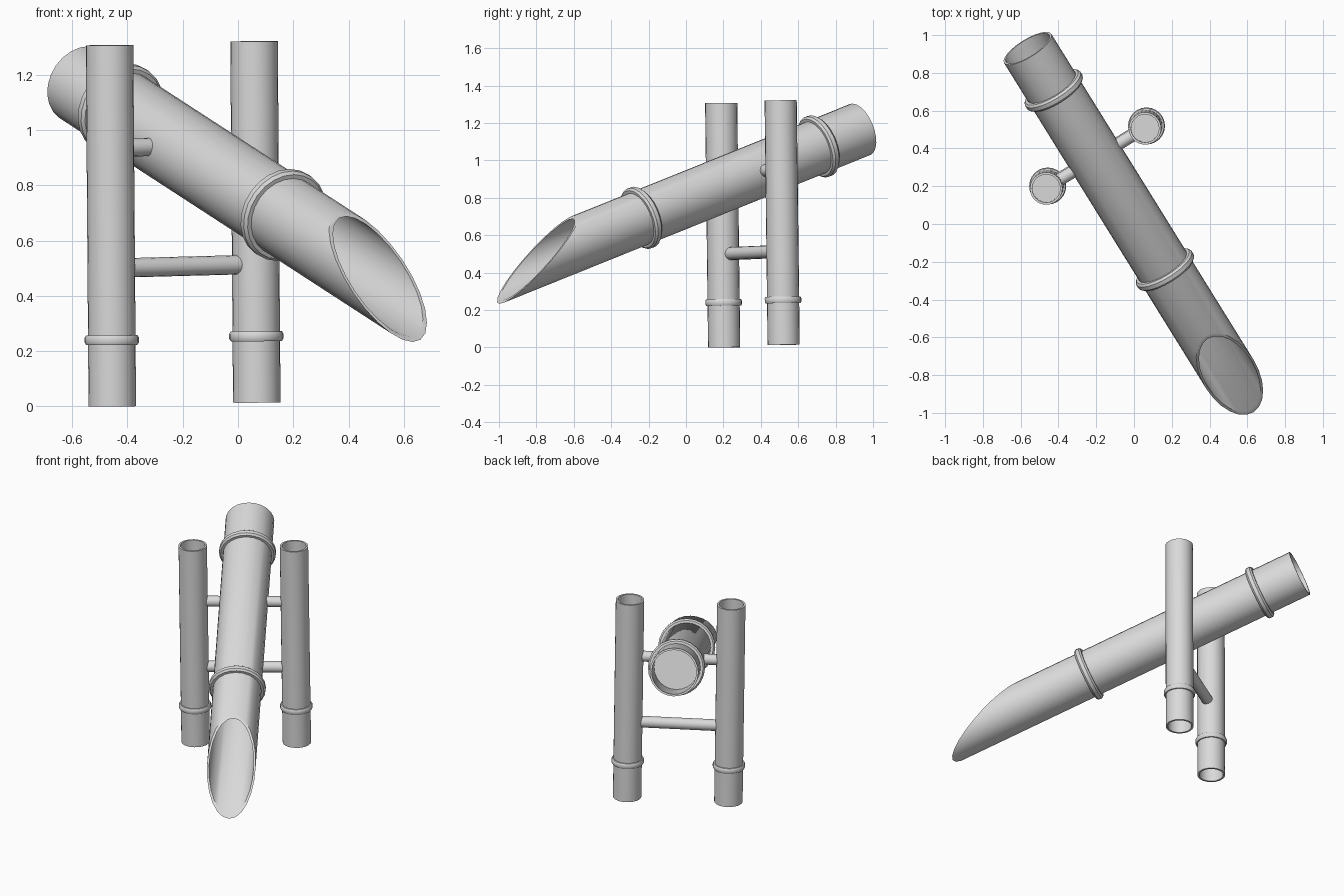
import bpy, bmesh, math
from mathutils import Vector, Matrix

cube = bpy.data.objects.get("Cube")
if cube:
    bpy.data.objects.remove(cube, do_unlink=True)

grey = bpy.data.materials.new("pale_grey")
grey.use_nodes = True
COLOUR = (0.7, 0.7, 0.7, 1)
grey.diffuse_color = COLOUR
grey.node_tree.nodes["Principled BSDF"].inputs["Base Color"].default_value = COLOUR


def frame(origin, axis):
    """Local z runs along the axis, local x points as far up as it can."""
    z = Vector(axis).normalized()
    y = z.cross(Vector((0, 0, 1)))
    y = y.normalized() if y.length > 0.1 else z.cross(Vector((1, 0, 0))).normalized()
    m = Matrix((y.cross(z), y, z)).transposed().to_4x4()
    m.translation = origin
    return m


def lathe(name, profile, matrix, closed=False, cut=None, sides=24):
    """Spin (radius, height) points about local z, with an optional slanted cut."""
    bm = bmesh.new()
    verts = [bm.verts.new((r, 0, h)) for r, h in profile]
    pairs = list(zip(verts, verts[1:] + (verts[:1] if closed else [])))
    edges = [bm.edges.new(p) for p in pairs[:len(verts) if closed else len(verts) - 1]]
    bmesh.ops.spin(bm, geom=verts + edges, cent=(0, 0, 0), axis=(0, 0, 1),
                   angle=math.tau, steps=sides, use_merge=True)
    bmesh.ops.remove_doubles(bm, verts=bm.verts[:], dist=0.0005)
    if cut:
        bmesh.ops.bisect_plane(bm, geom=bm.verts[:] + bm.edges[:] + bm.faces[:],
                               plane_co=cut[0], plane_no=cut[1], clear_outer=True)
        rim = [e for e in bm.edges if e.is_boundary]
        bmesh.ops.bridge_loops(bm, edges=rim)
    bmesh.ops.recalc_face_normals(bm, faces=bm.faces[:])
    mesh = bpy.data.meshes.new(name)
    bm.to_mesh(mesh)
    bm.free()
    mesh.materials.append(grey)
    obj = bpy.data.objects.new(name, mesh)
    obj.matrix_world = matrix
    bpy.context.collection.objects.link(obj)
    bpy.ops.object.select_all(action='DESELECT')
    obj.select_set(True)
    bpy.context.view_layer.objects.active = obj
    bpy.ops.object.shade_smooth_by_angle(angle=math.radians(40))
    return obj


def hollow(name, r, wall, start, end, node_a, node_b, matrix, cut=None):
    """Open-ended cane with an inner wall at each node."""
    i = r - wall
    lathe(name, [(0, node_a), (i, node_a), (i, start), (r, start),
                 (r, end), (i, end), (i, node_b), (0, node_b)], matrix, cut=cut)


def ring(name, inner, outer, height, width, matrix):
    """Rounded node ring around a cane."""
    w, bulge = width / 2, (outer - inner) * 0.6
    lathe(name, [(inner - 0.005, height - w), (inner + bulge, height - w),
                 (outer, height - w * 0.5), (outer, height + w * 0.5),
                 (inner + bulge, height + w), (inner - 0.005, height + w)],
          matrix, closed=True)


# Tilted spout with a slanted mouth
R = 0.147
spout = frame((0.014, 0, 0.79), (0.499, -0.804, -0.324))
top_s, tip_s = 0.684, 1.29
mouth = ((R, 0, top_s), (tip_s - top_s, 0, 2 * R))
hollow("spout", R, 0.012, -1.157, 1.4, -0.88, 0.3, spout, mouth)
ring("spout_front_ring", R, 0.172, 0.3, 0.045, spout)
ring("spout_back_ring", R, 0.172, -0.88, 0.045, spout)

# Two leaning posts, each with a ring near the foot
posts = {"right": (-0.455, 0.204, 0.0), "left": (0.068, 0.522, 0.014)}
lean = Vector((-0.01, -0.016, 1.307))
for side, foot in posts.items():
    m = frame(foot, lean)
    hollow(side + "_post", 0.086, 0.012, 0, lean.length, 0.24, 1.2, m)
    ring(side + "_post_ring", 0.086, 0.098, 0.24, 0.035, m)

# Pivot rod and lower crossbar between the posts
for name, z, r in (("pivot_rod", 0.935, 0.033), ("crossbar", 0.5, 0.035)):
    a, b = (Vector(p) + lean * (z / lean.z) for p in posts.values())
    lathe(name, [(0, 0), (r, 0), (r, (b - a).length), (0, (b - a).length)],
          frame(a, b - a), sides=16)
